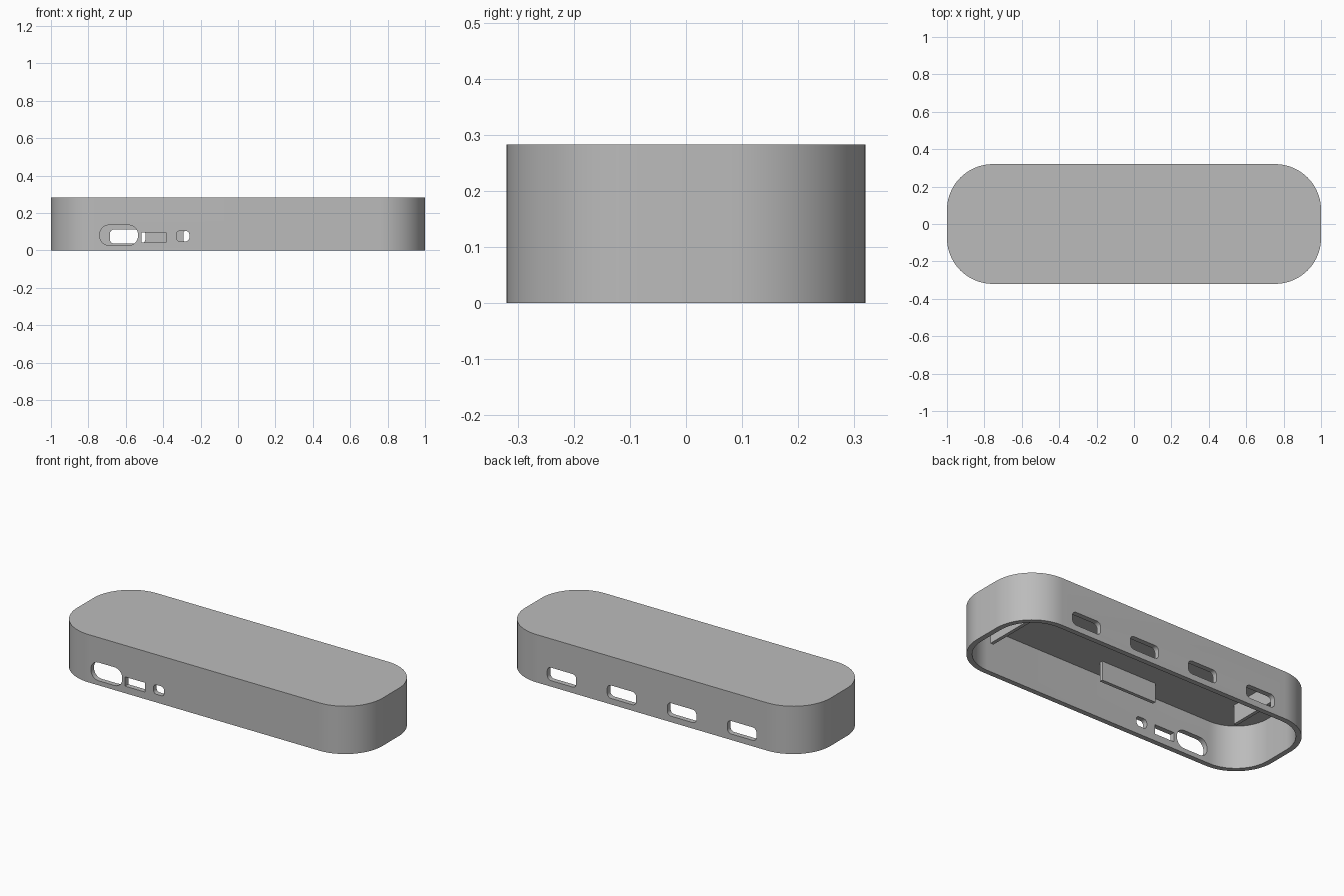
import bpy
import bmesh
from math import cos, sin, pi, radians
from mathutils import Matrix

LENGTH, WIDTH, HEIGHT = 2.0, 0.64, 0.283
WALL, CORNER = 0.03, 0.245
CEILING = HEIGHT - WALL

if "Cube" in bpy.data.objects:
    bpy.data.objects.remove(bpy.data.objects["Cube"], do_unlink=True)

grey = bpy.data.materials.new("plain grey")
grey.use_nodes = True
grey.diffuse_color = (0.5, 0.5, 0.5, 1)
grey.node_tree.nodes["Principled BSDF"].inputs["Base Color"].default_value = (0.5, 0.5, 0.5, 1)


def prism(name, w, h, depth, r=0.0, segments=8, matrix=Matrix()):
    """Rounded rectangle extruded upward, then placed by a matrix."""
    if r:
        points = []
        for i, (sx, sy) in enumerate([(1, 1), (-1, 1), (-1, -1), (1, -1)]):
            for k in range(segments + 1):
                a = (i + k / segments) * pi / 2
                points.append((sx * (w / 2 - r) + r * cos(a),
                               sy * (h / 2 - r) + r * sin(a), 0))
    else:
        points = [(sx * w / 2, sy * h / 2, 0)
                  for sx, sy in [(1, 1), (-1, 1), (-1, -1), (1, -1)]]
    bm = bmesh.new()
    face = bm.faces.new([bm.verts.new(p) for p in points])
    top = bmesh.ops.extrude_face_region(bm, geom=[face])["geom"]
    bmesh.ops.translate(bm, vec=(0, 0, depth),
                        verts=[v for v in top if isinstance(v, bmesh.types.BMVert)])
    bm.transform(matrix)
    bmesh.ops.recalc_face_normals(bm, faces=bm.faces)
    mesh = bpy.data.meshes.new(name)
    bm.to_mesh(mesh)
    bm.free()
    mesh.materials.append(grey)
    obj = bpy.data.objects.new(name, mesh)
    bpy.context.collection.objects.link(obj)
    return obj


def cut(target, cutter):
    """Subtract the cutter and discard it."""
    cutter.hide_render = True
    mod = target.modifiers.new("cut", 'BOOLEAN')
    mod.operation, mod.solver, mod.object = 'DIFFERENCE', 'EXACT', cutter
    bpy.ops.object.select_all(action='DESELECT')
    bpy.context.view_layer.objects.active = target
    target.select_set(True)
    bpy.ops.object.modifier_apply(modifier=mod.name)
    bpy.data.objects.remove(cutter, do_unlink=True)


def cut_port(x, z, w, h, r, side):
    """Opening through the front (side -1) or back (side 1) wall."""
    place = (Matrix.Translation((x, side * WIDTH / 2 + 0.06, z))
             @ Matrix.Rotation(radians(90), 4, 'X'))
    cut(shell, prism("port_cutter", w, h, 0.12, r, matrix=place))


# Hollow casing, open underneath
shell = prism("casing_shell", LENGTH, WIDTH, HEIGHT, CORNER, 20)
cut(shell, prism("cavity_cutter", LENGTH - 2 * WALL, WIDTH - 2 * WALL, CEILING + 0.1,
                 CORNER - WALL, 20, Matrix.Translation((0, 0, -0.1))))

# Four equal slots in the back wall
for x in (-0.59, -0.197, 0.197, 0.59):
    cut_port(x, 0.074, 0.19, 0.077, 0.025, 1)

# Three different ports in the front wall
cut_port(-0.637, 0.081, 0.205, 0.108, 0.05, -1)
cut_port(-0.45, 0.069, 0.13, 0.055, 0, -1)
cut_port(-0.295, 0.076, 0.07, 0.056, 0.02, -1)

bpy.ops.object.shade_smooth_by_angle(angle=radians(30))

# Ribs hanging from the ceiling
RIB_DEPTH, RIB = 0.113, 0.02
for name, x, y, w, h in [("middle_rib", -0.106, -0.178, 0.36, RIB),
                         ("left_end_rib", 0.755, -0.07, RIB, 0.36),
                         ("right_end_rib", -0.755, 0.1, RIB, 0.36)]:
    prism(name, w, h, RIB_DEPTH + 0.01,
          matrix=Matrix.Translation((x, y, CEILING - RIB_DEPTH)))
